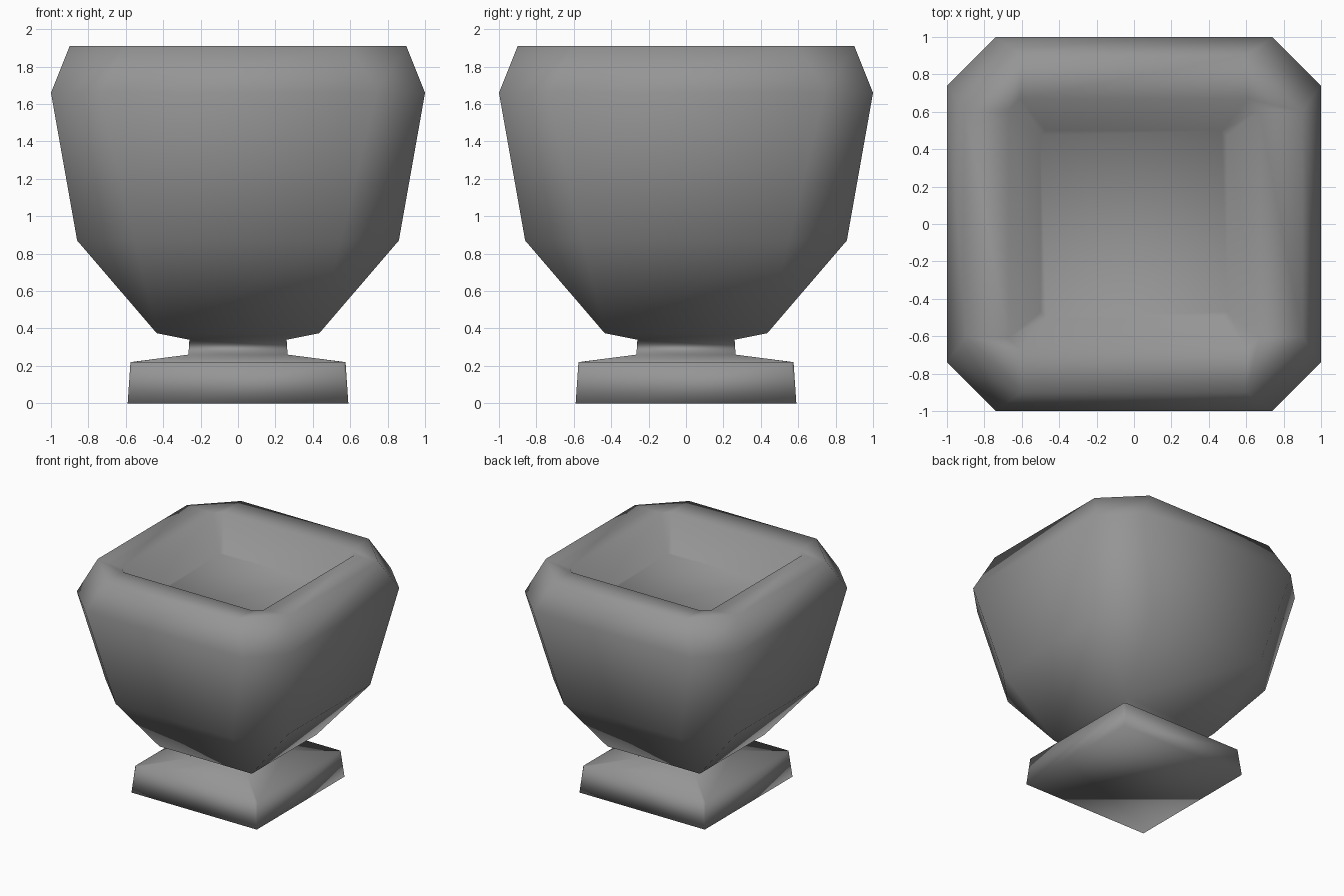
import bpy
import bmesh

if "Cube" in bpy.data.objects:
    bpy.data.objects.remove(bpy.data.objects["Cube"], do_unlink=True)

stone = bpy.data.materials.new("grey stone")
stone.use_nodes = True
grey = (0.3, 0.3, 0.3, 1)
stone.diffuse_color = grey
stone.node_tree.nodes["Principled BSDF"].inputs["Base Color"].default_value = grey


def ring(bm, half, side, z):
    """Square loop with cut corners; side == half gives plain corners."""
    h, s = half, side
    points = [(s, -h), (h, -s), (h, s), (s, h), (-s, h), (-h, s), (-h, -s), (-s, -h)]
    return [bm.verts.new((x, y, z)) for x, y in points]


def loft(name, sections):
    """Skin the loops from bottom to top and cap both ends."""
    bm = bmesh.new()
    rings = [ring(bm, *section) for section in sections]
    for low, high in zip(rings, rings[1:]):
        for i in range(len(low)):
            j = (i + 1) % len(low)
            bm.faces.new((low[i], low[j], high[j], high[i]))
    bm.faces.new(rings[0][::-1])
    bm.faces.new(rings[-1])
    bmesh.ops.remove_doubles(bm, verts=bm.verts, dist=0.001)
    bmesh.ops.recalc_face_normals(bm, faces=bm.faces)
    mesh = bpy.data.meshes.new(name)
    bm.to_mesh(mesh)
    bm.free()
    mesh.materials.append(stone)
    mesh.shade_smooth()
    obj = bpy.data.objects.new(name, mesh)
    bpy.context.collection.objects.link(obj)
    return obj


# Plinth, neck, flared bowl, rim and sunken floor in one continuous skin
loft("planter_urn", [
    (0.59, 0.59, 0.0),
    (0.575, 0.56, 0.22),
    (0.265, 0.265, 0.26),
    (0.26, 0.26, 0.34),
    (0.435, 0.435, 0.375),
    (0.86, 0.55, 0.87),
    (1.0, 0.74, 1.66),
    (0.9, 0.6, 1.91),
    (0.67, 0.61, 1.9),
    (0.5, 0.47, 1.65),
])
